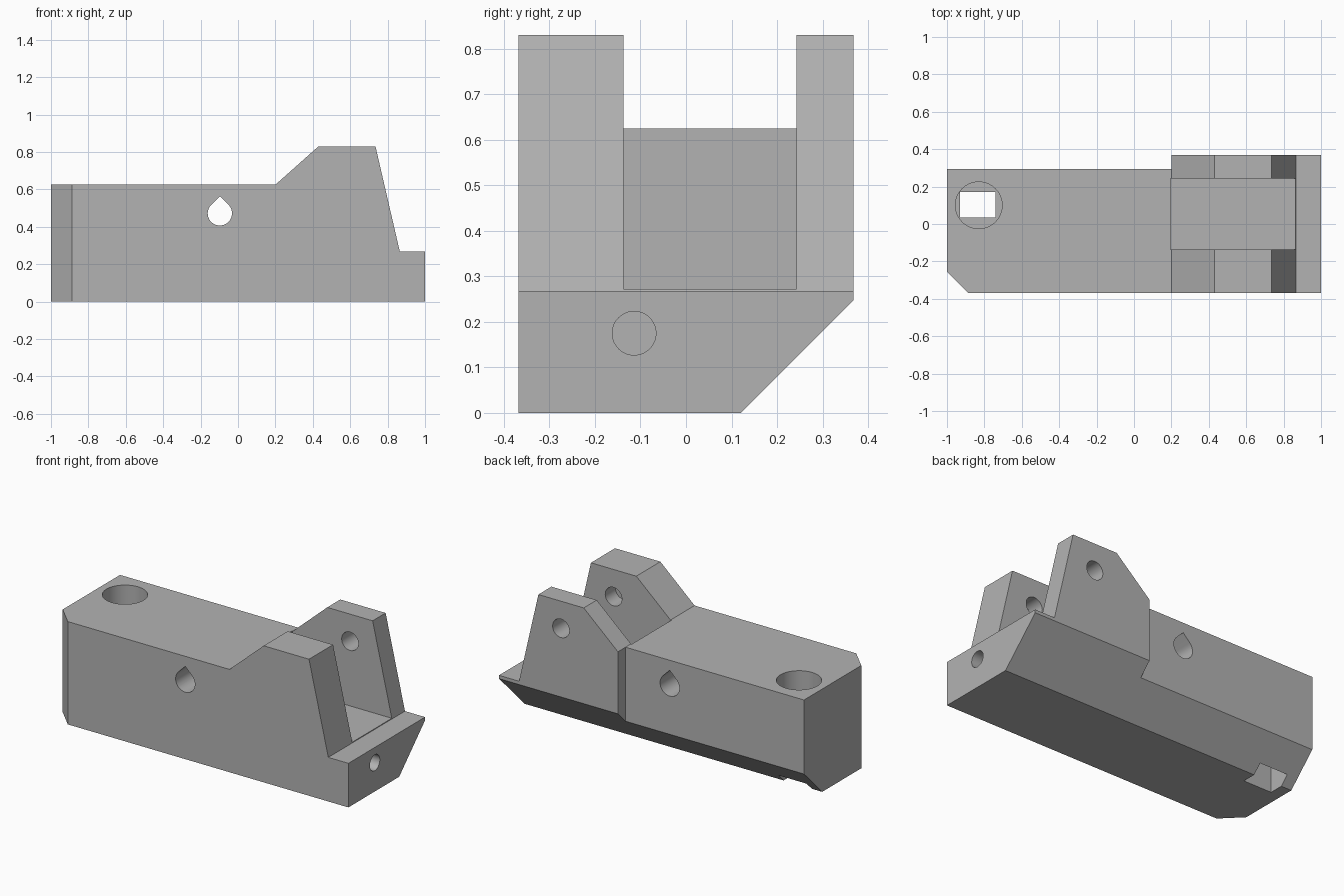
import bpy
import bmesh
from math import sin, cos, tau, radians

old = bpy.data.objects.get("Cube")
if old:
    bpy.data.objects.remove(old, do_unlink=True)

grey = bpy.data.materials.new("plain grey")
grey.use_nodes = True
colour = (0.45, 0.45, 0.45, 1)
grey.diffuse_color = colour
grey.node_tree.nodes["Principled BSDF"].inputs["Base Color"].default_value = colour


def prism(name, outline, axis, start, end):
    """Extrude a 2D outline along one axis; outline axes keep x, y, z order."""
    bm = bmesh.new()
    rings = []
    for depth in (start, end):
        ring = []
        for p in outline:
            co = list(p)
            co.insert("xyz".index(axis), depth)
            ring.append(bm.verts.new(co))
        rings.append(ring)
        bm.faces.new(ring)
    n = len(outline)
    for i in range(n):
        j = (i + 1) % n
        bm.faces.new((rings[0][i], rings[0][j], rings[1][j], rings[1][i]))
    bmesh.ops.recalc_face_normals(bm, faces=bm.faces)
    mesh = bpy.data.meshes.new(name)
    bm.to_mesh(mesh)
    bm.free()
    mesh.materials.append(grey)
    obj = bpy.data.objects.new(name, mesh)
    bpy.context.collection.objects.link(obj)
    return obj


def rect(a0, a1, b0, b1):
    return [(a0, b0), (a1, b0), (a1, b1), (a0, b1)]


def circle(a, b, r, n=48):
    return [(a + r * cos(tau * i / n), b + r * sin(tau * i / n)) for i in range(n)]


def teardrop(a, b, r, n=36):
    # Arc from 135 degrees round the bottom to 45 degrees, then a pointed top
    arc = [radians(135 + 270 * i / n) for i in range(n + 1)]
    return [(a + r * cos(t), b + r * sin(t)) for t in arc] + [(a, b + r * 2 ** 0.5)]


def combine(target, tool, operation="DIFFERENCE"):
    mod = target.modifiers.new(tool.name, "BOOLEAN")
    mod.object = tool
    mod.operation = operation
    mod.solver = "EXACT"
    bpy.ops.object.select_all(action="DESELECT")
    bpy.context.view_layer.objects.active = target
    target.select_set(True)
    bpy.ops.object.modifier_apply(modifier=mod.name)
    bpy.data.objects.remove(tool, do_unlink=True)


# Block with raised ears: side profile crossed with the end profile
side = [(-1, 0), (1, 0), (1, 0.268), (0.865, 0.268),
        (0.735, 0.83), (0.43, 0.83), (0.2, 0.625), (-1, 0.625)]
end = [(-0.368, 0), (0.12, 0), (0.368, 0.248), (0.368, 1), (-0.368, 1)]
body = prism("hinge_block", side, "y", -0.5, 0.5)
combine(body, prism("end_profile", end, "x", -1.2, 1.2), "INTERSECT")

# Thinner rear section, bevelled corner and slot between the ears
combine(body, prism("rear_step", rect(-1.2, 0.2, 0.295, 0.6), "z", -0.2, 1))
combine(body, prism("corner_bevel", [(-1.115, -0.14), (-0.77, -0.485), (-1.2, -0.6)],
                    "z", -0.2, 1))
combine(body, prism("ear_slot", rect(0.195, 1.2, -0.137, 0.243), "z", 0.272, 1))

# Cross hole, pivot hole (blind in the front ear) and end hole
combine(body, prism("cross_hole", teardrop(-0.097, 0.472, 0.065), "y", -0.6, 0.6))
combine(body, prism("pivot_hole", circle(0.583, 0.665, 0.056), "y", -0.235, 0.6))
combine(body, prism("end_hole", circle(-0.114, 0.175, 0.048), "x", 0.4, 1.2))

# Round counterbore over a rectangular through slot
combine(body, prism("bore", circle(-0.83, 0.1, 0.125, 64), "z", 0.2, 1))
combine(body, prism("bore_slot", rect(-0.93, -0.74, 0.035, 0.17), "z", -0.2, 0.4))

bpy.ops.object.shade_smooth_by_angle(angle=radians(30))
